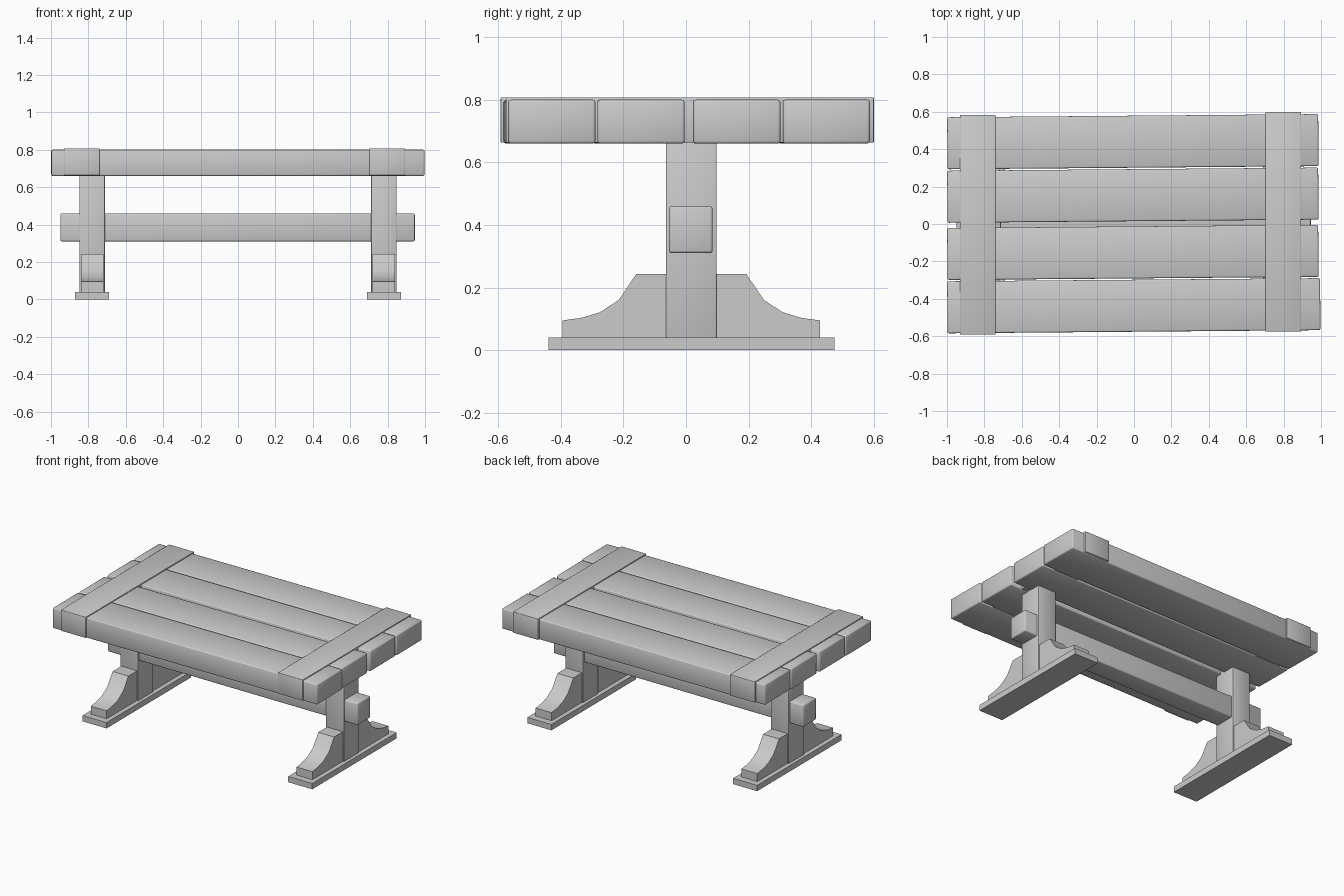
import bpy, bmesh, math

if "Cube" in bpy.data.objects:
    bpy.data.objects.remove(bpy.data.objects["Cube"])


def finish(name, bm, bevel=0.0):
    bmesh.ops.recalc_face_normals(bm, faces=bm.faces)
    me = bpy.data.meshes.new(name)
    bm.to_mesh(me)
    bm.free()
    ob = bpy.data.objects.new(name, me)
    bpy.context.collection.objects.link(ob)
    if bevel:
        me.polygons.foreach_set("use_smooth", [True] * len(me.polygons))
        mod = ob.modifiers.new("Soft edges", 'BEVEL')
        mod.width = bevel
        mod.segments = 2
    return ob


def box(name, x, y, z, bevel=0.0, turn=0.0):
    bm = bmesh.new()
    bmesh.ops.create_cube(bm, size=1)
    for v in bm.verts:
        for i, (lo, hi) in enumerate((x, y, z)):
            v.co[i] *= hi - lo
    ob = finish(name, bm, bevel)
    ob.location = [sum(r) / 2 for r in (x, y, z)]
    ob.rotation_euler.z = turn
    return ob


def bracket(name, x0, x1, profile):
    bm = bmesh.new()
    face = bm.faces.new([bm.verts.new((x0, y, z)) for y, z in profile])
    ext = bmesh.ops.extrude_face_region(bm, geom=[face])
    verts = [g for g in ext["geom"] if isinstance(g, bmesh.types.BMVert)]
    bmesh.ops.translate(bm, verts=verts, vec=(x1 - x0, 0, 0))
    ob = finish(name, bm)
    bpy.ops.object.select_all(action='DESELECT')
    ob.select_set(True)
    bpy.context.view_layer.objects.active = ob
    bpy.ops.object.shade_smooth_by_angle(angle=math.radians(30))
    return ob


# table top: four slightly skewed planks
for i, (yc, x1) in enumerate(((0.44, 0.986), (0.154, 0.986), (-0.152, 0.986), (-0.437, 0.996))):
    box(f"top_plank_{i + 1}", (-0.998, x1), (yc - 0.139, yc + 0.139), (0.66, 0.80), 0.008, 0.0085)

# cross straps over the planks
box("left_strap", (-0.93, -0.74), (-0.592, 0.583), (0.663, 0.807), 0.003)
box("right_strap", (0.703, 0.893), (-0.575, 0.60), (0.663, 0.807), 0.003)

# stretcher beam passing through both posts
box("stretcher_beam", (-0.95, 0.945), (-0.055, 0.085), (0.31, 0.46), 0.008)

# legs: foot plate, post and two curved brackets each
yc = 0.017
half = [(0.0, 0.04), (0.411, 0.04), (0.411, 0.095), (0.352, 0.103),
        (0.292, 0.121), (0.232, 0.16), (0.176, 0.243), (0.0, 0.243)]
for side, cx in (("left", -0.78), ("right", 0.78)):
    box(f"{side}_foot_plate", (cx - 0.091, cx + 0.091), (yc - 0.457, yc + 0.457), (0, 0.04))
    box(f"{side}_post", (cx - 0.068, cx + 0.068), (yc - 0.081, yc + 0.081), (0.035, 0.70), 0.004)
    for end, s in (("front", -1), ("back", 1)):
        bracket(f"{side}_{end}_bracket", cx - 0.06, cx + 0.06,
                [(yc + s * y, z) for y, z in half])
